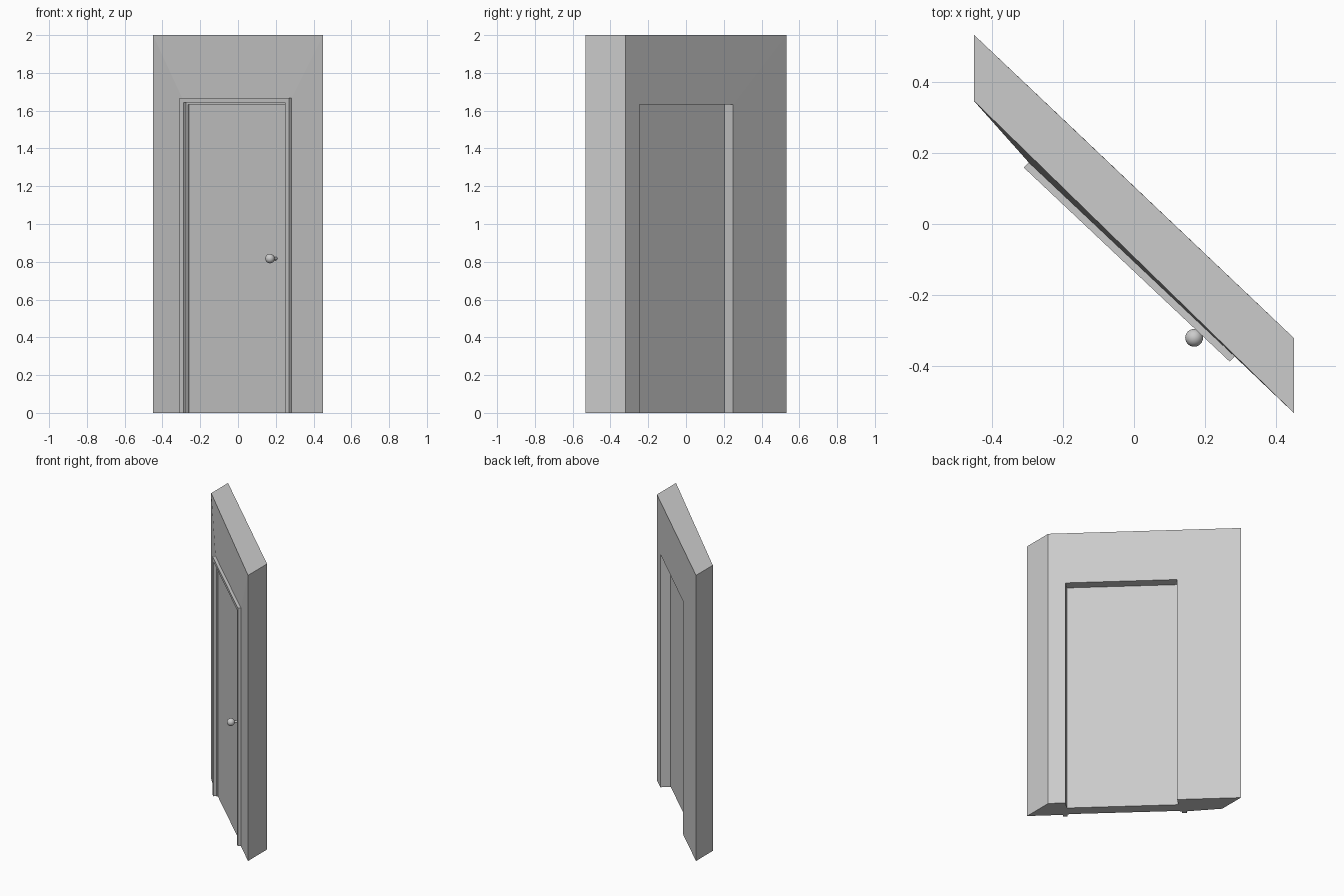
import bpy, bmesh, math
from mathutils import Vector

if "Cube" in bpy.data.objects:
    bpy.data.objects.remove(bpy.data.objects["Cube"])

ANG = math.radians(-43.3)          # direction of the wall in plan
D = Vector((math.cos(ANG), math.sin(ANG)))
N = Vector((-D.y, D.x))            # points to the back


def P(u, v):
    """Plan point: u along the wall, v towards the back."""
    return D * u + N * v


def finish(name, bm):
    bmesh.ops.recalc_face_normals(bm, faces=bm.faces)
    me = bpy.data.meshes.new(name)
    bm.to_mesh(me)
    bm.free()
    ob = bpy.data.objects.new(name, me)
    bpy.context.collection.objects.link(ob)
    return ob


def arch(name, loops):
    """Closed doorway-shaped solid; each loop is (left xy, right xy, top z)."""
    bm = bmesh.new()
    rings = [[bm.verts.new((p[0], p[1], z)) for p, z in
              ((l, 0), (l, top), (r, top), (r, 0))] for l, r, top in loops]
    for a, b in zip(rings, rings[1:] + rings[:1]):
        for i in range(3):
            bm.faces.new((a[i], a[i + 1], b[i + 1], b[i]))
    for i in (0, 3):                # feet
        bm.faces.new([r[i] for r in rings])
    return finish(name, bm)


# wall with a door opening, its front easing out to meet the trim
TRIM_Z, HOLE_Z = 1.667, 1.632
hole_l, hole_r = Vector((-0.266, 0.145)), Vector((0.256, -0.347))
back_l, back_r = Vector((-0.152, 0.250)), Vector((0.370, -0.245))
arch("wall", [
    ((-0.45, 0.346), (0.45, -0.532), 2.0),
    (P(-0.334, -0.077), P(0.461, -0.077), TRIM_Z),
    (hole_l, hole_r, HOLE_Z),
    (back_l, back_r, HOLE_Z),
    ((-0.45, 0.532), (0.45, -0.321), 2.0),
])

# raised trim around the opening
arch("door_trim", [
    (P(-0.334, -0.077), P(0.461, -0.077), TRIM_Z),
    (P(-0.334, -0.097), P(0.461, -0.097), TRIM_Z),
    (P(-0.304, -0.097), P(0.433, -0.097), 1.643),
    (P(-0.304, -0.077), P(0.433, -0.077), 1.643),
])

# door slab set in the opening
bm = bmesh.new()
plan = [hole_l.lerp(back_l, 0.05), hole_r.lerp(back_r, 0.05),
        hole_r.lerp(back_r, 0.57), hole_l.lerp(back_l, 0.57)]
base = bm.faces.new([bm.verts.new((p.x, p.y, 0)) for p in plan])
ext = bmesh.ops.extrude_face_region(bm, geom=[base], use_keep_orig=True)
for v in ext["geom"]:
    if isinstance(v, bmesh.types.BMVert):
        v.co.z = HOLE_Z
finish("door", bm)

# round knob on a short stem
kc = Vector((0.169, -0.32, 0.817))
bpy.ops.mesh.primitive_uv_sphere_add(segments=24, ring_count=16, radius=0.025, location=kc)
knob = bpy.context.object
knob.name = "door_knob"
bpy.ops.object.shade_smooth()

n3 = Vector((N.x, N.y, 0))
bpy.ops.mesh.primitive_cylinder_add(vertices=16, radius=0.009, depth=0.055,
                                    location=kc + n3 * 0.0275)
stem = bpy.context.object
stem.name = "knob_stem"
stem.rotation_euler = n3.to_track_quat('Z', 'Y').to_euler()
bpy.ops.object.shade_smooth_by_angle()
